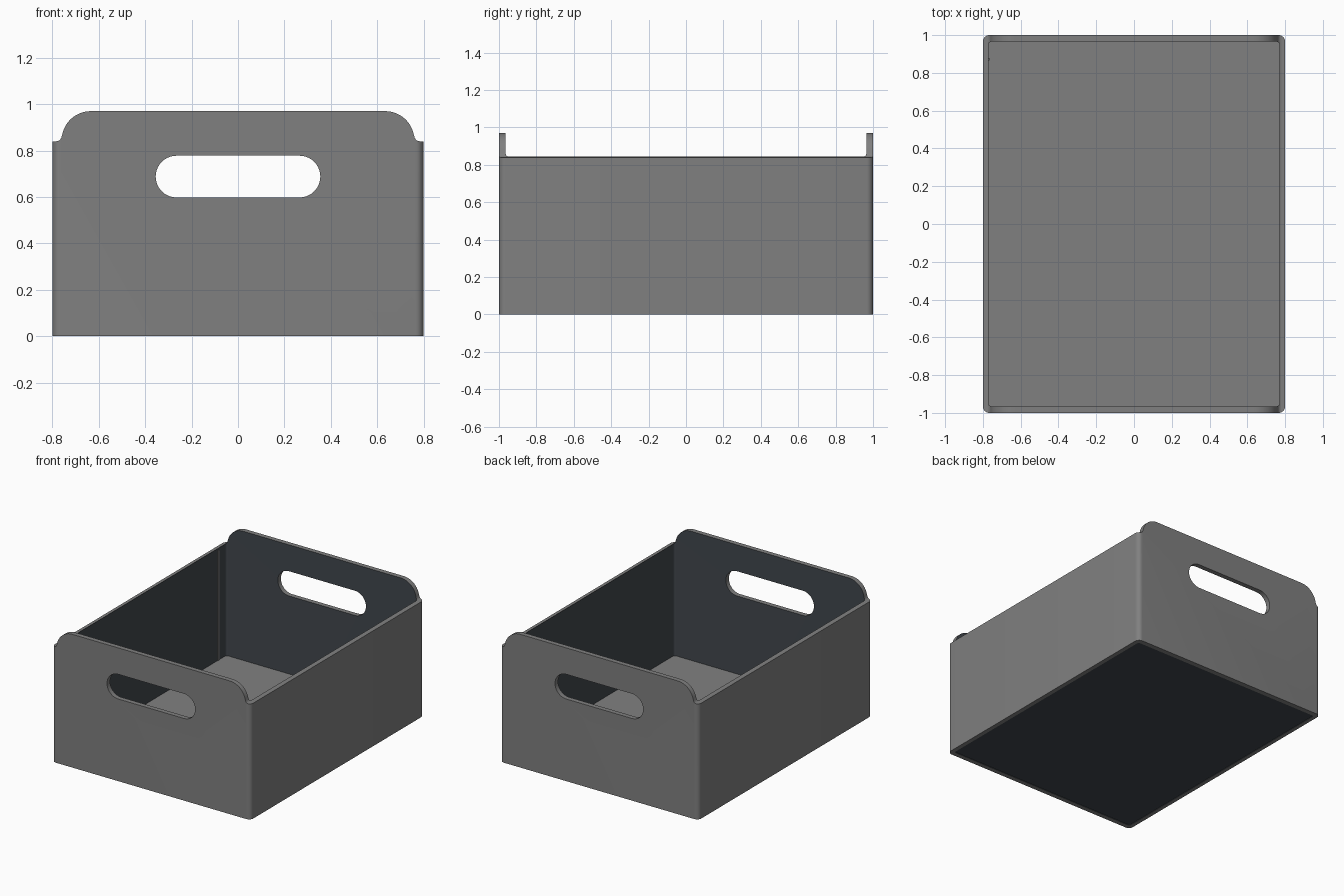
import bpy, bmesh
from math import sin, cos, pi, radians
from mathutils import Vector

if "Cube" in bpy.data.objects:
    bpy.data.objects.remove(bpy.data.objects["Cube"])


def material(name, color):
    m = bpy.data.materials.new(name)
    m.use_nodes = True
    m.diffuse_color = color
    m.node_tree.nodes["Principled BSDF"].inputs["Base Color"].default_value = color
    return m


GREY = material("mid grey", (0.216, 0.216, 0.216, 1))
DARK = material("dark slate", (0.053, 0.062, 0.073, 1))
W, L, H, SIDE_H = 0.8, 1.0, 0.97, 0.84
IN_X, IN_Y = 0.77, 0.965


def arc(cx, cy, r, start, end, n=12):
    return [(cx + r * cos(radians(start + (end - start) * i / n)),
             cy + r * sin(radians(start + (end - start) * i / n))) for i in range(n + 1)]


def rounded_rect(x, y, r):
    pts = []
    for i, (sx, sy) in enumerate(((1, 1), (-1, 1), (-1, -1), (1, -1))):
        pts += arc(sx * (x - r), sy * (y - r), r, 90 * i, 90 * i + 90, 8)
    return pts


def prism(name, pts, low, high, along_y=False):
    """Extrude a 2D outline along z, or along y when it is drawn in x and z."""
    bm = bmesh.new()
    place = (lambda p: (p[0], low, p[1])) if along_y else (lambda p: (p[0], p[1], low))
    face = bm.faces.new([bm.verts.new(place(p)) for p in pts])
    new = bmesh.ops.extrude_face_region(bm, geom=[face])["geom"]
    move = Vector((0, high - low, 0) if along_y else (0, 0, high - low))
    bmesh.ops.translate(bm, vec=move, verts=[v for v in new if isinstance(v, bmesh.types.BMVert)])
    bmesh.ops.recalc_face_normals(bm, faces=bm.faces)
    mesh = bpy.data.meshes.new(name)
    bm.to_mesh(mesh)
    bm.free()
    ob = bpy.data.objects.new(name, mesh)
    bpy.context.collection.objects.link(ob)
    return ob


def finish(ob, is_dark):
    ob.data.materials.clear()
    ob.data.materials.append(GREY)
    ob.data.materials.append(DARK)
    for p in ob.data.polygons:
        p.material_index = int(is_dark(p))
    bpy.ops.object.select_all(action="DESELECT")
    ob.select_set(True)
    bpy.context.view_layer.objects.active = ob
    bpy.ops.object.shade_smooth_by_angle(angle=radians(30))


# Walls: a rounded block, hollowed, trimmed to the end outline and slotted
walls = prism("crate_walls", rounded_rect(W, L, 0.035), 0, H)
cavity = prism("cavity_cutter", rounded_rect(IN_X, IN_Y, 0.015), -0.1, 1.2)

# End outline: low shoulders, a small fillet, then large rounded upper corners
half = [(0.9, -0.1), (0.9, SIDE_H), (0.785, SIDE_H)]
half += arc(0.785, SIDE_H + 0.025, 0.025, 270, 190, 5)[1:]
half += arc(0.635, SIDE_H + 0.005, 0.125, 14, 90, 14)
outline = prism("outline_cutter", half + [(-x, z) for x, z in reversed(half)], -1.2, 1.2, True)

# Grip slots through both ends
slot_pts = [(x + 0.265, z + 0.688) for x, z in arc(0, 0, 0.09, -90, 90, 20)]
slot_pts += [(-x, z) for x, z in reversed(slot_pts)]
slots = prism("slot_cutter", slot_pts, -1.2, 1.2, True)

cutters = ((cavity, "DIFFERENCE"), (outline, "INTERSECT"), (slots, "DIFFERENCE"))
for cutter, op in cutters:
    cutter.hide_render = True
    mod = walls.modifiers.new(op, "BOOLEAN")
    mod.object, mod.operation, mod.solver = cutter, op, "EXACT"
depsgraph = bpy.context.evaluated_depsgraph_get()
result = bpy.data.meshes.new_from_object(walls.evaluated_get(depsgraph))
walls.modifiers.clear()
walls.data = result
for cutter, op in cutters:
    bpy.data.objects.remove(cutter)

# Inner wall faces are dark, everything else is grey
finish(walls, lambda p: abs(p.center.x) < IN_X + 0.002 and abs(p.center.y) < IN_Y + 0.001
       and abs(p.normal.z) < 0.5)

# Floor: grey above, dark on the slightly recessed underside
floor = prism("crate_floor", rounded_rect(IN_X + 0.002, IN_Y + 0.002, 0.015), 0.004, 0.03)
finish(floor, lambda p: p.normal.z < -0.5)

# Narrow seam strip inside one corner
seam = prism("inner_seam_strip", [(-IN_X - 0.002, 0.865), (-IN_X + 0.004, 0.865),
                                  (-IN_X + 0.004, 0.88), (-IN_X - 0.002, 0.88)], 0.03, SIDE_H - 0.01)
finish(seam, lambda p: False)
